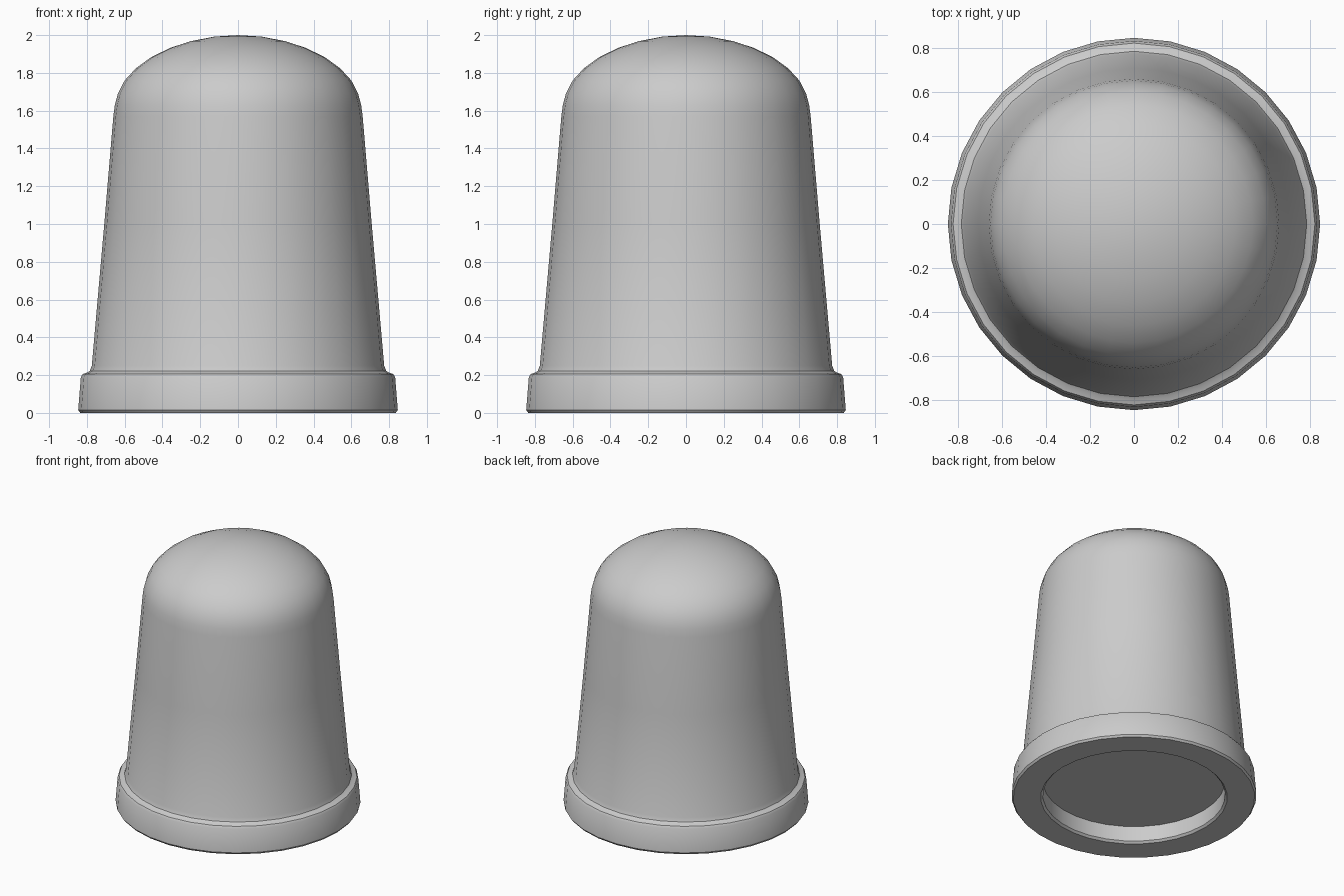
import bpy, bmesh, math

if "Cube" in bpy.data.objects:
    bpy.data.objects.remove(bpy.data.objects["Cube"])

SIDES = 32

grey = bpy.data.materials.new("light_grey")
grey.diffuse_color = (0.6, 0.6, 0.6, 1)
grey.use_nodes = True
grey.node_tree.nodes["Principled BSDF"].inputs["Base Color"].default_value = grey.diffuse_color

# Half profile (radius, height): recess floor, foot rim, tapered wall, dome
profile = [
    (0.0, 0.13), (0.63, 0.13), (0.63, 0.015), (0.645, 0.0),      # recess under the base
    (0.835, 0.0), (0.846, 0.015), (0.832, 0.19), (0.822, 0.206),  # foot rim
    (0.80, 0.213), (0.785, 0.222), (0.774, 0.25),                 # fillet to the wall
    (0.708, 1.0), (0.66, 1.57),                                   # tapered wall
    (0.652, 1.63), (0.636, 1.69), (0.60, 1.76), (0.54, 1.825),    # shoulder
    (0.46, 1.883), (0.36, 1.932), (0.25, 1.968), (0.125, 1.992), (0.0, 2.0),
]


def lathe(name, points, material):
    """Spin a profile that starts and ends on the z axis."""
    bm = bmesh.new()
    rings = []
    for r, z in points:
        if r == 0:
            rings.append([bm.verts.new((0, 0, z))] * SIDES)
        else:
            rings.append([bm.verts.new((r * math.cos(a), r * math.sin(a), z))
                          for a in (2 * math.pi * i / SIDES for i in range(SIDES))])
    for low, high in zip(rings, rings[1:]):
        for i in range(SIDES):
            j = (i + 1) % SIDES
            corners = dict.fromkeys((low[i], low[j], high[j], high[i]))
            bm.faces.new(list(corners))
    bmesh.ops.recalc_face_normals(bm, faces=bm.faces)
    mesh = bpy.data.meshes.new(name)
    bm.to_mesh(mesh)
    bm.free()
    mesh.materials.append(material)
    obj = bpy.data.objects.new(name, mesh)
    bpy.context.collection.objects.link(obj)
    return obj


# Domed cap with a stepped foot
cap = lathe("domed_cap", profile, grey)
bpy.context.view_layer.objects.active = cap
cap.select_set(True)
bpy.ops.object.shade_smooth_by_angle(angle=math.radians(35))
